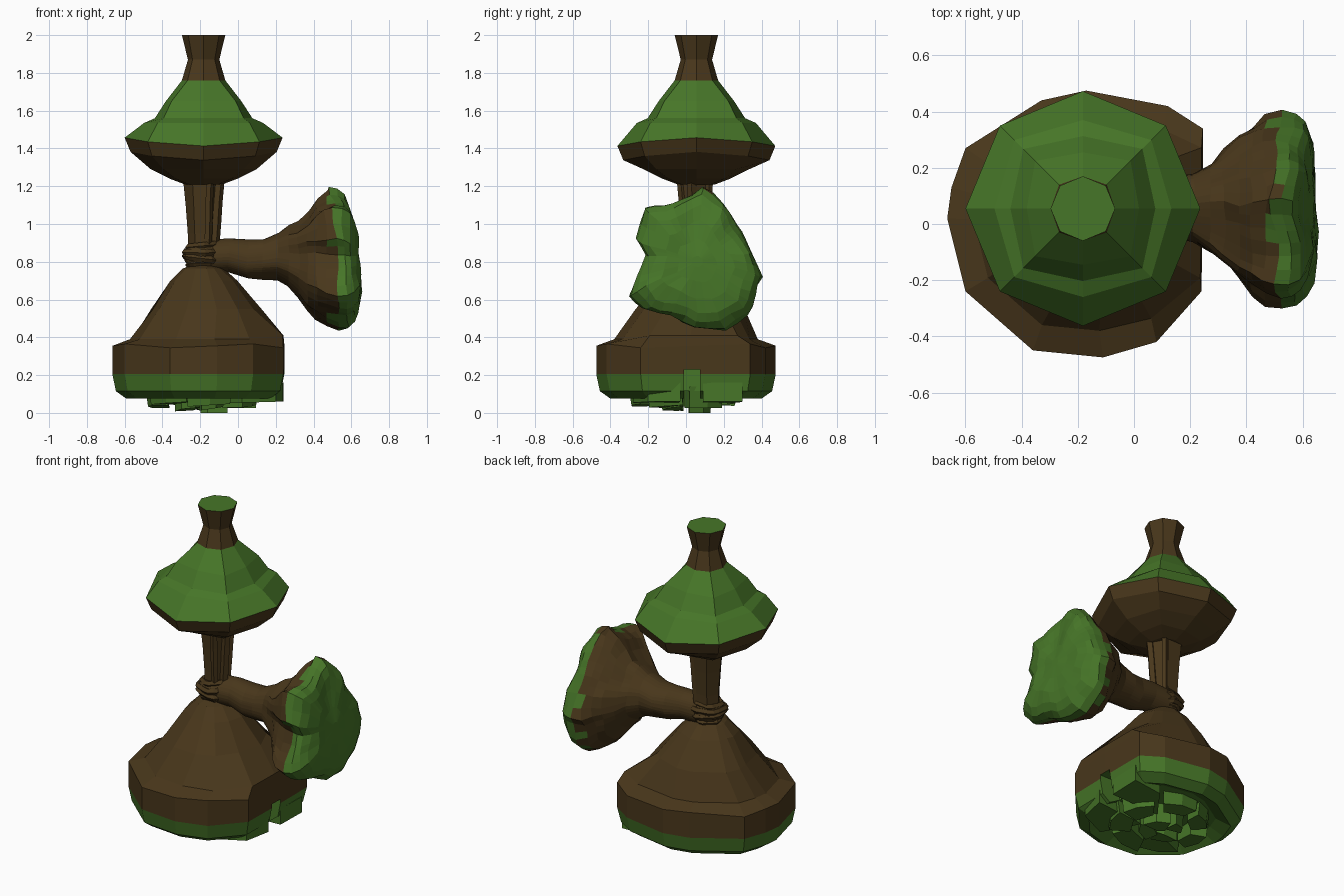
import bpy, bmesh, math, random
from mathutils import Vector, noise

if "Cube" in bpy.data.objects:
    bpy.data.objects.remove(bpy.data.objects["Cube"])

random.seed(4)
TAU = math.tau


def material(name, colour):
    m = bpy.data.materials.new(name)
    m.diffuse_color = (*colour, 1)
    m.use_nodes = True
    m.node_tree.nodes["Principled BSDF"].inputs["Base Color"].default_value = m.diffuse_color
    return m


BROWN = material("earth", (0.066, 0.038, 0.011))
GREEN = material("grass", (0.062, 0.18, 0.021))


def finish(bm, name, is_green=lambda c: False):
    bmesh.ops.recalc_face_normals(bm, faces=bm.faces[:])
    me = bpy.data.meshes.new(name)
    for f in bm.faces:
        f.material_index = int(is_green(f.calc_center_median()))
    bm.to_mesh(me)
    bm.free()
    me.materials.append(BROWN)
    me.materials.append(GREEN)
    ob = bpy.data.objects.new(name, me)
    bpy.context.collection.objects.link(ob)
    return ob


def loft(name, rings, is_green=lambda c: False):
    """Skin equal-length rings of points and cap both ends."""
    bm = bmesh.new()
    loops = [[bm.verts.new(p) for p in r] for r in rings]
    n = len(loops[0])
    for a, b in zip(loops, loops[1:]):
        for i in range(n):
            j = (i + 1) % n
            bm.faces.new((a[i], a[j], b[j], b[i]))
    bm.faces.new(loops[0])
    bm.faces.new(loops[-1])
    return finish(bm, name, is_green)


def circle(cx, cy, z, r, n, r2=None):
    """Ring whose odd corners may use a second radius."""
    out = []
    for i in range(n):
        a = TAU * i / n
        q = r2 if r2 and i % 2 else r
        out.append((cx + q * math.cos(a), cy + q * math.sin(a), z))
    return out


# Upper island: eight-sided turned shape, higher at the x corners than the y corners
X, Y = -0.182, 0.055
upper = [(1.21, .10, .11), (1.24, .18, .21), (1.29, .28, .30), (1.36, .387, .387),
         (1.435, .418, .418), (1.535, .315, .345), (1.56, .258, .30), (1.65, .20, .24),
         (1.76, .115, .12), (1.87, .083, .083), (2.0, .115, .115)]
rings = []
for z, a, b in upper:
    k = 1 if 1.33 < z < 1.5 else 0
    ring = circle(X, Y, z, a, 8, b)
    rings.append([(x, y, h + k * .022 * math.cos(2 * TAU * i / 8)) for i, (x, y, h) in enumerate(ring)])
loft("upper_island", rings, lambda c: 1.44 < c.z < 1.76 or c.z > 1.99)

# Trunk pillar with root strands beside it
loft("trunk", [circle(X - .01, Y, z, r, 6) for z, r in
               ((.78, .07), (.95, .074), (1.1, .085), (1.25, .10))])
for k, (ang, r) in enumerate(((-1.2, .022), (-.3, .026), (.9, .02))):
    path = [(.88, .06), (1.0, .07), (1.12, .078), (1.24, .09)]
    loft(f"root_strand_{k}", [circle(X + d * math.cos(ang), Y + d * math.sin(ang), z, r, 5)
                              for z, d in path])

# Knot: lumpy core wrapped in strands
K = Vector((-0.192, 0.045, 0.835))
bm = bmesh.new()
bmesh.ops.create_icosphere(bm, subdivisions=2, radius=1)
for v in bm.verts:
    v.co = K + Vector((v.co.x * .1, v.co.y * .1, v.co.z * .078))
finish(bm, "knot_core")
for k in range(4):
    n, m, tube = 18, 5, .02
    tilt, spin = random.uniform(-.18, .18), TAU * k / 4
    z0 = -.05 + .033 * k
    bm = bmesh.new()
    g = []
    for i in range(n):
        a = TAU * i / n
        rad = .092 - 10 * z0 * z0 + .006 * math.sin(5 * a + k)
        row = []
        for j in range(m):
            b = TAU * j / m
            q = rad + tube * math.cos(b)
            z = z0 + tube * math.sin(b) + rad * tilt * math.sin(a + spin)
            row.append(bm.verts.new(K + Vector((q * math.cos(a), q * math.sin(a), z))))
        g.append(row)
    for i in range(n):
        p, q = g[i], g[(i + 1) % n]
        for j in range(m):
            bm.faces.new((p[j], p[(j + 1) % m], q[(j + 1) % m], q[j]))
    finish(bm, f"knot_strand_{k}")

# Lower island: irregular rim, hill above, recessed underside
rim = [(-.665, .02), (-.60, -.24), (-.36, -.45), (-.11, -.475), (.08, -.42), (.24, -.24),
       (.245, .03), (.245, .34), (.12, .42), (-.17, .475), (-.33, .44), (-.60, .27), (-.65, .13)]
C = Vector((-.20, .0))


def rim_ring(s, z, wave=0.0):
    out = []
    for i, p in enumerate(rim):
        d = (Vector(p) - C) * s
        out.append((C.x + d.x, C.y + d.y, z + wave * math.sin(i * 2.1)))
    return out


# the hill meets the rim on the +x side
foot = []
for x, y, z in rim_ring(1, .39):
    t = .80 + .19 * max(0, min(1, (x + .2) / .4))
    foot.append((C.x + (x - C.x) * t, y * .80, z + .02 * (x > .2)))
lower = [rim_ring(.66, .12), rim_ring(.84, .075), rim_ring(.96, .115), rim_ring(1, .205),
         rim_ring(1, .355, .012), foot]
for z, r in ((.55, .29), (.70, .17), (.765, .105), (.78, .06)):
    cx = -.165 - .08 * (z - .5)
    ring = []
    for p in rim:
        d = (Vector(p) - C).normalized() * r * random.uniform(.96, 1.06)
        ring.append((cx + d.x, .03 + d.y, z))
    lower.append(ring)
island = loft("lower_island", lower, lambda c: c.z < .21)

# Doorway-like notch in the rim on the right
cutter = loft("notch_cutter", [[(x, y, z) for x, y in ((.10, -.01), (.4, -.01), (.4, .075), (.10, .075))]
                               for z in (-.1, .23)], lambda c: True)
cutter.hide_render = True
cutter.hide_set(True)
cut = island.modifiers.new("notch", 'BOOLEAN')
cut.operation, cut.object, cut.solver = 'DIFFERENCE', cutter, 'EXACT'

# Underside slabs: broken wedges arranged in two loose rings
for radius, count, low in ((.25, 7, .025), (.11, 4, .0)):
    for i in range(count):
        a0 = TAU * (i + .08 + random.uniform(-.08, .1)) / count
        a1 = TAU * (i + .92 + random.uniform(-.1, .08)) / count
        r0, r1 = radius - .07, radius + random.uniform(.02, .06)
        twist = random.uniform(-.25, .25)
        base = [(r0, a0 + twist), (r1, a0), (r1, (a0 + a1) / 2), (r1 * .97, a1), (r0, a1 + twist)]
        tip = low + (random.uniform(0, .02) if i else 0)

        def level(z, s, lean):
            return [(C.x + s * r * 1.05 * math.cos(a), s * r * math.sin(a),
                     z + lean * math.sin(a - a0)) for r, a in base]
        loft(f"under_slab_{count}_{i}", [level(tip, .95, .02 if i else 0), level(.14, 1, 0)],
             lambda c: True)
# slabs sloping out to the rim either side of the notch
for k, pts in enumerate((((-.1, -.05), (.02, -.28), (.20, -.20), (.235, -.03)),
                         ((-.1, .09), (.235, .09), (.24, .30), (.04, .28)))):
    loft(f"edge_slab_{k}", [[(x, y, z + .03 * (x + .1)) for x, y in pts] for z in (.05, .15)],
         lambda c: True)

# Side island: trumpet growing along +x, blending a circle into a lobed outline
lobes = [(.08, 1.2), (-.03, 1.13), (-.12, 1.10), (-.22, 1.08), (-.255, .92), (-.21, .84),
         (-.26, .72), (-.30, .62), (-.22, .55), (-.08, .51), (.05, .45), (.20, .44), (.32, .52),
         (.36, .62), (.41, .72), (.35, .86), (.29, .95), (.25, 1.02), (.20, 1.12)]
closed = []
for i, p in enumerate(lobes):
    a, b = Vector(p), Vector(lobes[(i + 1) % len(lobes)])
    closed += [a, (a + b) / 2]
MID = Vector((.06, .80))
# x, centre height, size, lobed share
stations = [(-.16, .83, .085, 0), (-.05, .83, .09, 0), (.05, .815, .10, .02), (.13, .815, .105, .05),
            (.21, .83, .125, .15), (.27, .825, .16, .25), (.32, .81, .20, .4), (.375, .80, .26, .55),
            (.42, .80, .31, .75), (.465, .80, .345, .9), (.52, .80, .362, 1), (.565, .80, .355, .98),
            (.60, .80, .325, .9), (.625, .80, .28, .85), (.64, .80, .20, .8), (.642, .80, .11, .7),
            (.642, .80, .03, .5)]
rings = []
for x, zc, r, t in stations:
    ring = []
    for p in closed:
        d = p - MID
        off = (d.normalized() * r).lerp(d * (r / .36), t)
        q = Vector((x, MID.x + off.x, zc + off.y))
        n = noise.noise_vector(q * 8) * min(.03, r * .13)
        # shallow valley between the two upper lobes, lower half swelling outward
        push = 0
        if x > .5:
            high = max(0, min(1, (off.y - .02) / .2))
            push = .012 * math.tanh(-off.y * 6) - .03 * high * math.exp(-(off.x / .08) ** 2)
        q += Vector((n.x * .7 + push, n.y, n.z))
        ring.append(q)
    rings.append(ring)
loft("side_island", rings, lambda c: c.x > .50 + .06 * noise.noise(c * 11))
